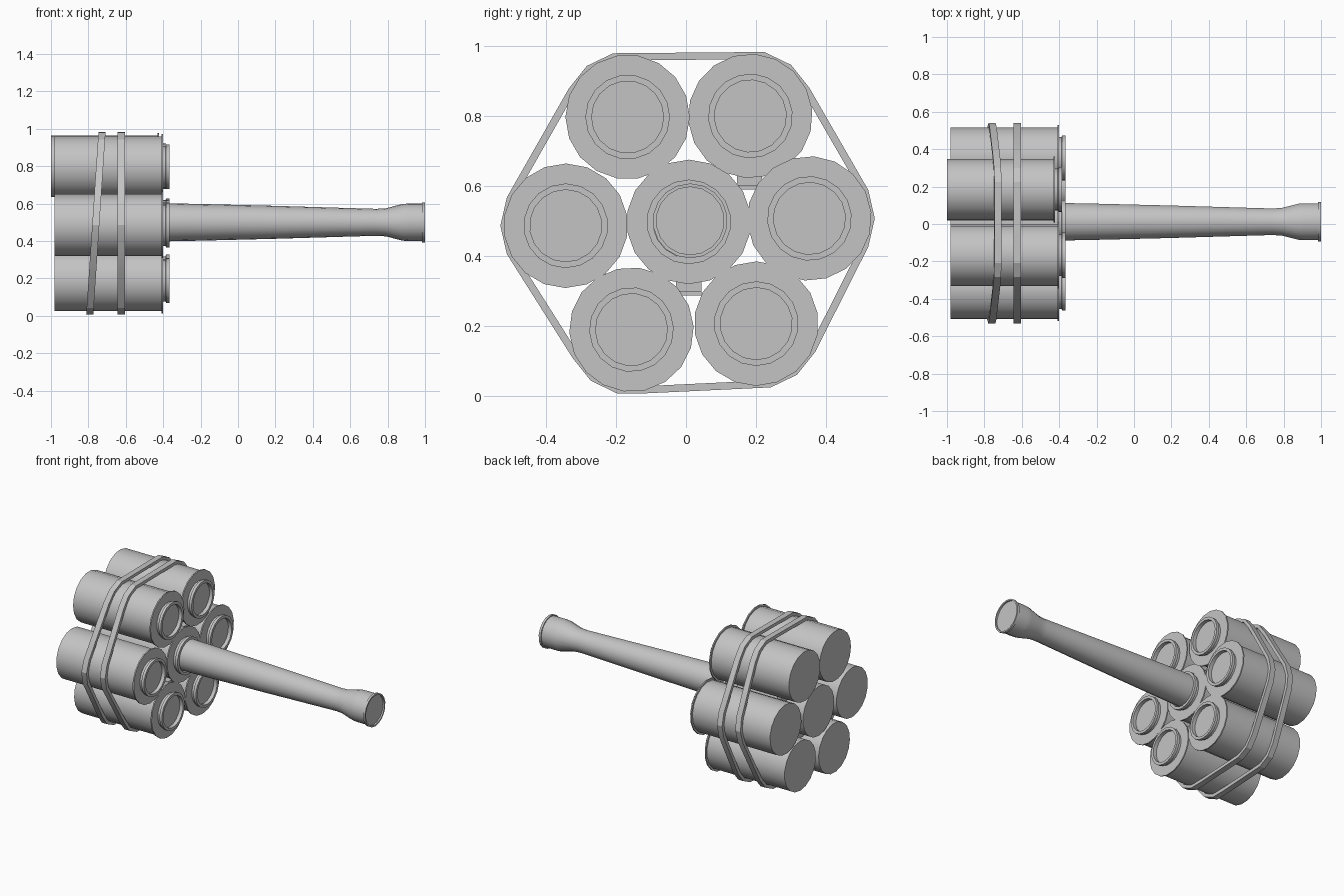
import bpy, bmesh, math
from mathutils import Vector, geometry

if "Cube" in bpy.data.objects:
    bpy.data.objects.remove(bpy.data.objects["Cube"])

SIDES = 18
grey = bpy.data.materials.new("plain_grey")
grey.diffuse_color = (0.55, 0.55, 0.55, 1)
grey.use_nodes = True
grey.node_tree.nodes["Principled BSDF"].inputs["Base Color"].default_value = grey.diffuse_color


def finish(name, bm, angle=35):
    bmesh.ops.remove_doubles(bm, verts=bm.verts, dist=1e-5)
    bmesh.ops.recalc_face_normals(bm, faces=bm.faces)
    me = bpy.data.meshes.new(name)
    bm.to_mesh(me)
    bm.free()
    me.materials.append(grey)
    ob = bpy.data.objects.new(name, me)
    bpy.context.collection.objects.link(ob)
    bpy.ops.object.select_all(action='DESELECT')
    ob.select_set(True)
    bpy.context.view_layer.objects.active = ob
    bpy.ops.object.shade_smooth_by_angle(angle=math.radians(angle))
    return ob


def lathe(name, profile, y, z, turn=0.0):
    """Revolve (x, radius) points around an axis parallel to x; ends are capped."""
    bm = bmesh.new()
    rings = []
    for x, r in profile:
        rings.append([bm.verts.new((x, y + r * math.cos(a), z + r * math.sin(a)))
                      for a in (turn + math.tau * i / SIDES for i in range(SIDES))])
    for a, b in zip(rings, rings[1:]):
        for i in range(SIDES):
            j = (i + 1) % SIDES
            bm.faces.new((a[i], a[j], b[j], b[i]))
    bm.faces.new(rings[0])
    bm.faces.new(rings[-1])
    return finish(name, bm)


def box(bm, x0, x1, y0, y1, z0, z1):
    vs = bmesh.ops.create_cube(bm, size=1)["verts"]
    for v in vs:
        v.co = ((x0 + x1) / 2 + v.co.x * (x1 - x0),
                (y0 + y1) / 2 + v.co.y * (y1 - y0),
                (z0 + z1) / 2 + v.co.z * (z1 - z0))


# Cans: body, thin flange, necked lip with a recessed mouth
CAN = [(-0.98, 0.165), (-0.41, 0.165), (-0.41, 0.178), (-0.402, 0.178),
       (-0.402, 0.112), (-0.388, 0.112), (-0.384, 0.121), (-0.366, 0.121),
       (-0.366, 0.103), (-0.39, 0.103)]
# name, y, z, shift along x, turn
cans = [("upper_front", -0.167, 0.797, 0, 0.0), ("upper_back", 0.184, 0.800, -0.02, 0.1),
        ("middle_front", -0.344, 0.486, 0, 0.17), ("middle_back", 0.353, 0.507, 0, 0.1),
        ("lower_front", -0.156, 0.189, 0, 0.05), ("lower_back", 0.201, 0.206, 0, 0.17),
        ("centre", 0.008, 0.497, 0, 0.17)]
for name, y, z, dx, turn in cans:
    lathe(name + "_can", [(x + dx, r) for x, r in CAN], y, z, turn)

# Handle: long taper, flared end with a raised rim
lathe("handle", [(-0.40, 0.102), (-0.2, 0.098), (0.2, 0.088), (0.6, 0.076), (0.74, 0.072),
                 (0.79, 0.075), (0.88, 0.098), (0.91, 0.1), (0.985, 0.1), (0.985, 0.107),
                 (1.0, 0.107), (1.0, 0.097), (0.99, 0.097)], 0.012, 0.5, 0.17)

# Straps: flat bands stretched around the outer cans
STEPS = 14
dirs = [Vector((math.cos(math.tau * i / STEPS), math.sin(math.tau * i / STEPS)))
        for i in range(STEPS)]
spots = [(Vector((y, z)), d) for _, y, z, _, _ in cans[:6] for d in dirs]
hull = geometry.convex_hull_2d([c + d * 0.187 for c, d in spots])


def strap(name, x_base, lean, width=0.038):
    bm = bmesh.new()
    rows = []
    for i in hull:
        c, d = spots[i]
        row = []
        for r, side in ((0.187, -1), (0.187, 1), (0.166, 1), (0.166, -1)):
            p = c + d * r
            row.append(bm.verts.new((x_base + lean * p.y + side * width / 2, p.x, p.y)))
        rows.append(row)
    for a, b in zip(rows, rows[1:] + rows[:1]):
        for i in range(4):
            j = (i + 1) % 4
            bm.faces.new((a[i], a[j], b[j], b[i]))
    return finish(name, bm, 20)


strap("straight_strap", -0.624, 0.0)
strap("slanted_strap", -0.793, 0.067)

# Belt hooks: strips held just under two of the cans
for name, y, top in (("upper_hook", 0.182, 0.64), ("centre_hook", 0.008, 0.337)):
    bm = bmesh.new()
    box(bm, -0.85, -0.5, y - 0.036, y + 0.036, top - 0.05, top - 0.038)
    box(bm, -0.85, -0.82, y - 0.036, y + 0.036, top - 0.04, top + 0.005)
    finish(name, bm)
